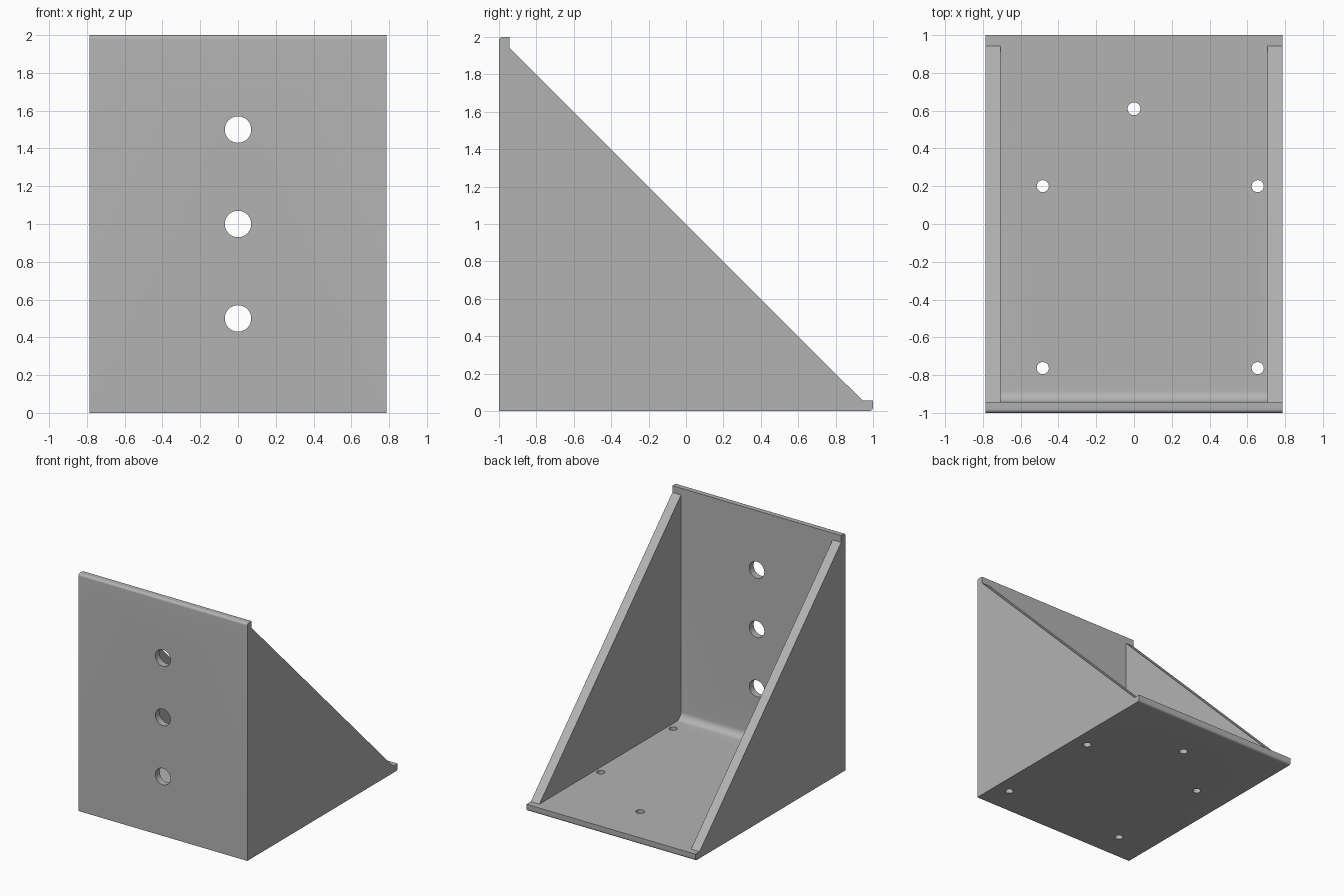
import bpy, bmesh, math
from mathutils import Matrix, Vector

cube = bpy.data.objects.get("Cube")
if cube:
    bpy.data.objects.remove(cube, do_unlink=True)

HALF_W, INNER_W = 0.787, 0.707      # half width outside / between the ribs
T = 0.057                           # plate thickness
EDGE, FILLET = 0.02, 0.06           # rounding radii

grey = bpy.data.materials.new("plain grey")
grey.use_nodes = True
colour = (0.45, 0.45, 0.45, 1)
grey.diffuse_color = colour
grey.node_tree.nodes["Principled BSDF"].inputs["Base Color"].default_value = colour


def make_object(name, bm):
    bmesh.ops.recalc_face_normals(bm, faces=bm.faces)
    mesh = bpy.data.meshes.new(name)
    bm.to_mesh(mesh)
    bm.free()
    mesh.materials.append(grey)
    obj = bpy.data.objects.new(name, mesh)
    bpy.context.collection.objects.link(obj)
    return obj


def arc(y, z, radius, start, end, steps=8):
    angles = [math.radians(start + (end - start) * i / steps) for i in range(steps + 1)]
    return [(y + radius * math.cos(a), z + radius * math.sin(a)) for a in angles]


def extrude_profile(name, profile, half_width):
    """Extrude a side profile of (y, z) points across x."""
    bm = bmesh.new()
    face = bm.faces.new([bm.verts.new((-half_width, y, z)) for y, z in profile])
    new = bmesh.ops.extrude_face_region(bm, geom=[face])["geom"]
    verts = [v for v in new if isinstance(v, bmesh.types.BMVert)]
    bmesh.ops.translate(bm, verts=verts, vec=(2 * half_width, 0, 0))
    return make_object(name, bm)


# Bracket body: triangular side with a small lip at each end of the slope
outline = [(-1, 0)]
outline += arc(1 - EDGE, EDGE, EDGE, -90, 0)
outline += [(1, T), (1 - T, T), (T - 1, 2 - T), (T - 1, 2)]
outline += arc(EDGE - 1, 2 - EDGE, EDGE, 90, 180)
bracket = extrude_profile("angle_bracket", outline, HALF_W)

# Pocket between the two ribs, with a fillet where the plates meet
hollow = [(1.2, T), (1.2, 2.2), (T - 1, 2.2)]
hollow += arc(T - 1 + FILLET, T + FILLET, FILLET, 180, 270)
pocket = extrude_profile("pocket_cutter", hollow, INNER_W)

# Bolt holes in the upright plate and screw holes in the base plate
bm = bmesh.new()


def drill(centre, radius, turn=0):
    matrix = Matrix.Translation(Vector(centre)) @ Matrix.Rotation(turn, 4, "X")
    bmesh.ops.create_cone(bm, cap_ends=True, segments=40, radius1=radius,
                          radius2=radius, depth=0.2, matrix=matrix)


for z in (0.5, 1.0, 1.5):
    drill((0, -1, z), 0.07, math.pi / 2)
drill((0, 0.61, 0), 0.034)
for x in (-0.483, 0.655):
    for y in (-0.763, 0.2):
        drill((x, y, 0), 0.032)
holes = make_object("hole_cutters", bm)

# Cut the pocket and the holes
bpy.ops.object.select_all(action="DESELECT")
bpy.context.view_layer.objects.active = bracket
bracket.select_set(True)
for cutter in (pocket, holes):
    cutter.hide_render = True
    cut = bracket.modifiers.new(cutter.name, "BOOLEAN")
    cut.operation = "DIFFERENCE"
    cut.solver = "EXACT"
    cut.object = cutter
    bpy.ops.object.modifier_apply(modifier=cut.name)
    bpy.data.objects.remove(cutter, do_unlink=True)
bpy.ops.object.shade_smooth_by_angle(angle=math.radians(30))
